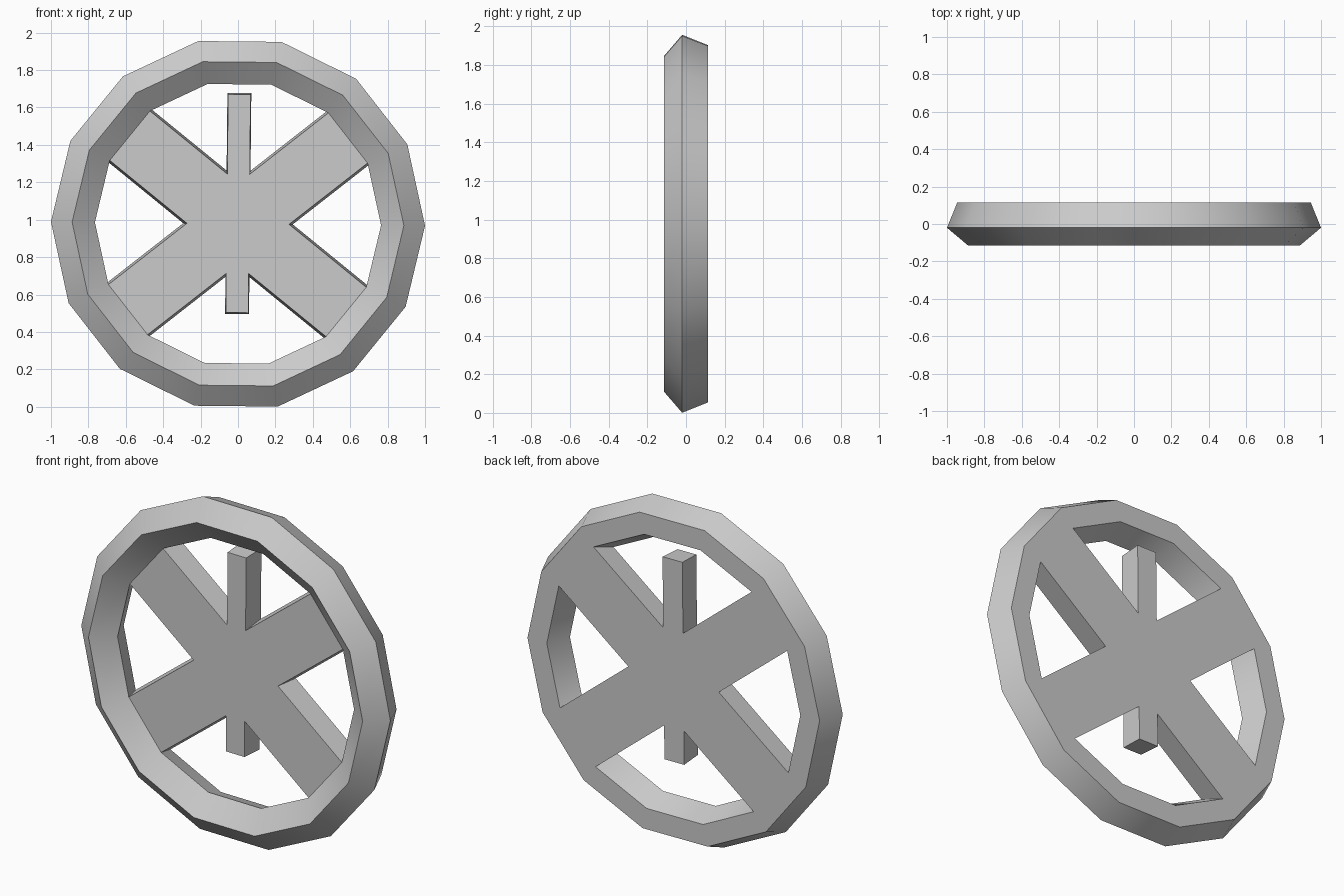
import bpy, bmesh
from math import sin, cos, tan, pi, radians

if "Cube" in bpy.data.objects:
    bpy.data.objects.remove(bpy.data.objects["Cube"])

SIDES = 14
CZ = 0.978               # wheel centre height
TILT = radians(-0.6)     # slight roll of the whole wheel
MID, BACK = -0.02, 0.115


def spin(x, z, y):
    return (x * cos(TILT) - z * sin(TILT), y, CZ + x * sin(TILT) + z * cos(TILT))


def finish(bm, name):
    bmesh.ops.recalc_face_normals(bm, faces=bm.faces)
    mesh = bpy.data.meshes.new(name)
    bm.to_mesh(mesh)
    bm.free()
    obj = bpy.data.objects.new(name, mesh)
    bpy.context.collection.objects.link(obj)
    return obj


# Rim: five-sided section (radius, y) swept around 14 sides
profile = [(1.0, MID), (0.945, BACK), (0.82, BACK), (0.765, MID), (0.887, -0.115)]
bm = bmesh.new()
rings = []
for k in range(SIDES):
    a = 2 * pi * k / SIDES
    rings.append([bm.verts.new(spin(r * cos(a), r * sin(a), y)) for r, y in profile])
for k in range(SIDES):
    a, b = rings[k], rings[(k + 1) % SIDES]
    for i in range(5):
        j = (i + 1) % 5
        bm.faces.new((a[i], a[j], b[j], b[i]))
rim = finish(bm, "rim")
bpy.context.view_layer.objects.active = rim
rim.select_set(True)
bpy.ops.object.shade_smooth_by_angle(angle=radians(30))


# Spokes: a broad X joined to the rim's inner facets, with a narrow upright bar
def outline(r, p, top, bottom):
    half = pi / SIDES
    th = 3 * half
    w = r * sin(half)

    def side(h, s):
        return [(p, s * h), (p, s * (p * tan(th) + w / cos(th))),
                (r * cos(th + half), s * r * sin(th + half)),
                (r * cos(th - half), s * r * sin(th - half))]

    right = side(top, 1) + [(w / sin(th), 0)] + side(bottom, -1)[::-1]
    return right + [(-x, z) for x, z in reversed(right)]


bm = bmesh.new()
front = [bm.verts.new(spin(x, z, MID)) for x, z in outline(0.765, 0.06, 0.692, 0.475)]
back = [bm.verts.new(spin(x, z, BACK)) for x, z in outline(0.82, 0.064, 0.699, 0.482)]
bm.faces.new(front)
bm.faces.new(back[::-1])
n = len(front)
for i in range(n):
    j = (i + 1) % n
    bm.faces.new((front[i], back[i], back[j], front[j]))
finish(bm, "spokes")
